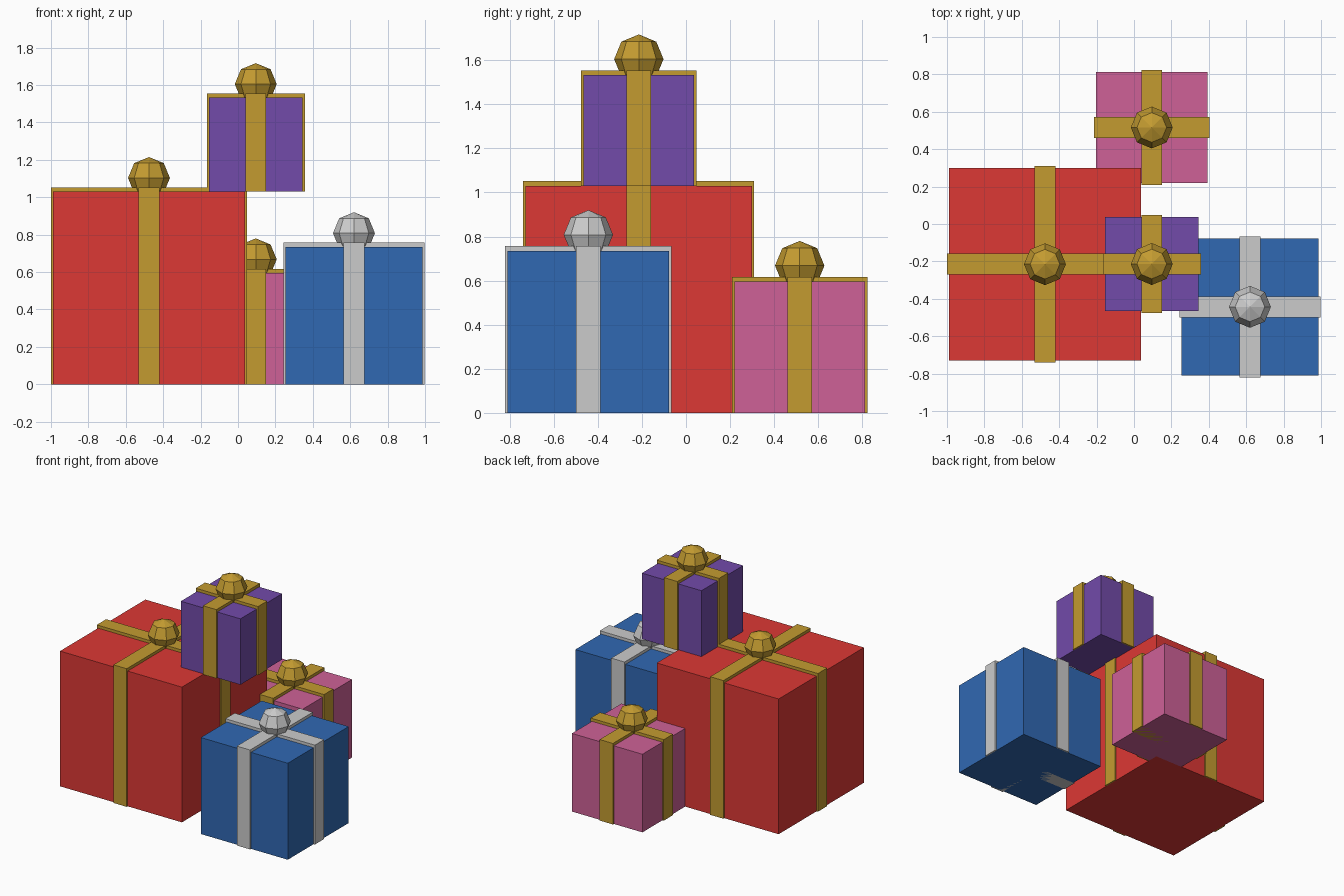
import bpy

if "Cube" in bpy.data.objects:
    bpy.data.objects.remove(bpy.data.objects["Cube"])


def material(name, rgb):
    m = bpy.data.materials.new(name)
    m.diffuse_color = (*rgb, 1)
    m.use_nodes = True
    m.node_tree.nodes["Principled BSDF"].inputs["Base Color"].default_value = m.diffuse_color
    return m


RED = material("red_paper", (0.72, 0.04, 0.035))
BLUE = material("blue_paper", (0.03, 0.14, 0.45))
PINK = material("pink_paper", (0.62, 0.12, 0.31))
PURPLE = material("purple_paper", (0.17, 0.07, 0.40))
GOLD = material("gold_ribbon", (0.55, 0.33, 0.03))
SILVER = material("silver_ribbon", (0.68, 0.68, 0.66))

RIBBON = 0.112    # ribbon width
SIDE = 0.011      # ribbon standing proud of the sides
TOP = 0.022       # ribbon standing proud of the top
BOW = 0.112       # bow radius


def box(name, x, y, z, size, mat):
    """Box whose underside is centred on x, y, z."""
    bpy.ops.mesh.primitive_cube_add(size=1, location=(x, y, z + size[2] / 2))
    ob = bpy.context.object
    ob.name = name
    ob.scale = size
    ob.data.materials.append(mat)


def gift(name, x, y, z, width, height, paper, ribbon):
    # wrapped box
    box(name + "_box", x, y, z, (width, width, height), paper)
    # crossing ribbons
    long = width + 2 * SIDE
    box(name + "_ribbon_across", x, y, z, (long, RIBBON, height + TOP), ribbon)
    box(name + "_ribbon_along", x, y, z, (RIBBON, long, height + TOP), ribbon)
    # faceted bow
    bpy.ops.mesh.primitive_uv_sphere_add(
        segments=8, ring_count=4, radius=BOW, location=(x, y, z + height + 0.073))
    bow = bpy.context.object
    bow.name = name + "_bow"
    bow.data.materials.append(ribbon)


gift("large_gift", -0.476, -0.215, 0, 1.027, 1.03, RED, GOLD)
gift("medium_gift", 0.62, -0.443, 0, 0.733, 0.735, BLUE, SILVER)
gift("small_gift", 0.095, 0.516, 0, 0.594, 0.595, PINK, GOLD)
gift("stacked_gift", 0.095, -0.214, 1.03, 0.502, 0.502, PURPLE, GOLD)
